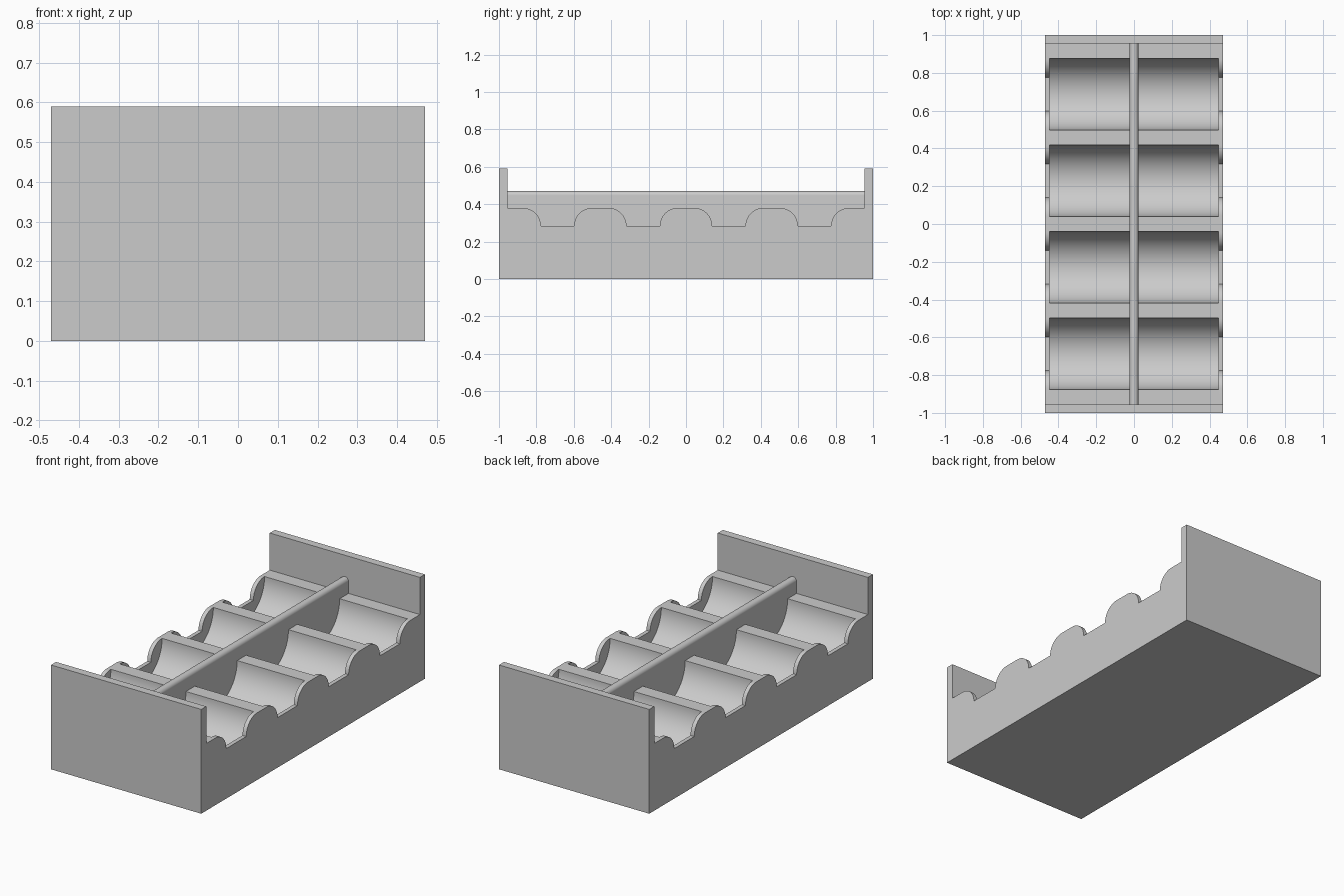
import bpy, bmesh, math

cube = bpy.data.objects.get("Cube")
if cube:
    bpy.data.objects.remove(cube, do_unlink=True)

HALF_X, INNER_X = 0.47, 0.447
PLATE_Y, PLATE_Z = 0.955, 0.59
RIDGE_Z, HUMP_R = 0.38, 0.097
TROUGH_R = 0.189
CENTRES = [-0.687, -0.229, 0.229, 0.687]

grey = bpy.data.materials.new("plain grey")
grey.use_nodes = True
colour = (0.6, 0.6, 0.6, 1)
grey.diffuse_color = colour
grey.node_tree.nodes["Principled BSDF"].inputs["Base Color"].default_value = colour


def arc(cx, cy, r, start, end, steps):
    """Points on an arc, angles in degrees."""
    angles = [math.radians(start + (end - start) * i / steps) for i in range(steps + 1)]
    return [(cx + r * math.cos(a), cy + r * math.sin(a)) for a in angles]


def extrude(name, points, place, direction):
    """Solid made by sweeping a closed profile along a direction."""
    bm = bmesh.new()
    face = bm.faces.new([bm.verts.new(place(*p)) for p in points])
    moved = bmesh.ops.extrude_face_region(bm, geom=[face])["geom"]
    verts = [v for v in moved if isinstance(v, bmesh.types.BMVert)]
    bmesh.ops.translate(bm, verts=verts, vec=direction)
    bmesh.ops.recalc_face_normals(bm, faces=bm.faces[:])
    mesh = bpy.data.meshes.new(name)
    bm.to_mesh(mesh)
    bm.free()
    mesh.materials.append(grey)
    obj = bpy.data.objects.new(name, mesh)
    bpy.context.collection.objects.link(obj)
    return obj


def select_only(obj):
    bpy.ops.object.select_all(action="DESELECT")
    obj.select_set(True)
    bpy.context.view_layer.objects.active = obj


# Tray body: end plates and rounded ridges in one side profile
profile = [(-1, 0), (-1, PLATE_Z), (-PLATE_Y, PLATE_Z), (-PLATE_Y, RIDGE_Z)]
for c in CENTRES:
    edge = TROUGH_R - 0.003
    profile += arc(c - edge, RIDGE_Z - HUMP_R, HUMP_R, 90, 0, 16)
    profile += arc(c + edge, RIDGE_Z - HUMP_R, HUMP_R, 180, 90, 16)
profile += [(PLATE_Y, RIDGE_Z), (PLATE_Y, PLATE_Z), (1, PLATE_Z), (1, 0)]
body = extrude("tray_body", profile, lambda y, z: (-HALF_X, y, z), (2 * HALF_X, 0, 0))

# Half-round troughs cut between the thin side walls
for c in CENTRES:
    shape = arc(c, RIDGE_Z, TROUGH_R, 180, 360, 48)
    shape += [(c + TROUGH_R, 0.5), (c - TROUGH_R, 0.5)]
    cutter = extrude("trough_cutter", shape, lambda y, z: (-INNER_X, y, z), (2 * INNER_X, 0, 0))
    cutter.hide_render = True
    cut = body.modifiers.new("trough", "BOOLEAN")
    cut.operation = "DIFFERENCE"
    cut.solver = "EXACT"
    cut.object = cutter
    select_only(body)
    bpy.ops.object.modifier_apply(modifier=cut.name)
    bpy.data.objects.remove(cutter, do_unlink=True)

# Centre divider with a rounded top
r = 0.023
section = [(-r, 0.15), (r, 0.15)] + arc(0, 0.47 - r, r, 0, 180, 20)
divider = extrude("centre_divider", section, lambda x, z: (x, -0.97, z), (0, 1.94, 0))

for obj in (body, divider):
    select_only(obj)
    bpy.ops.object.shade_smooth_by_angle(angle=math.radians(30))
